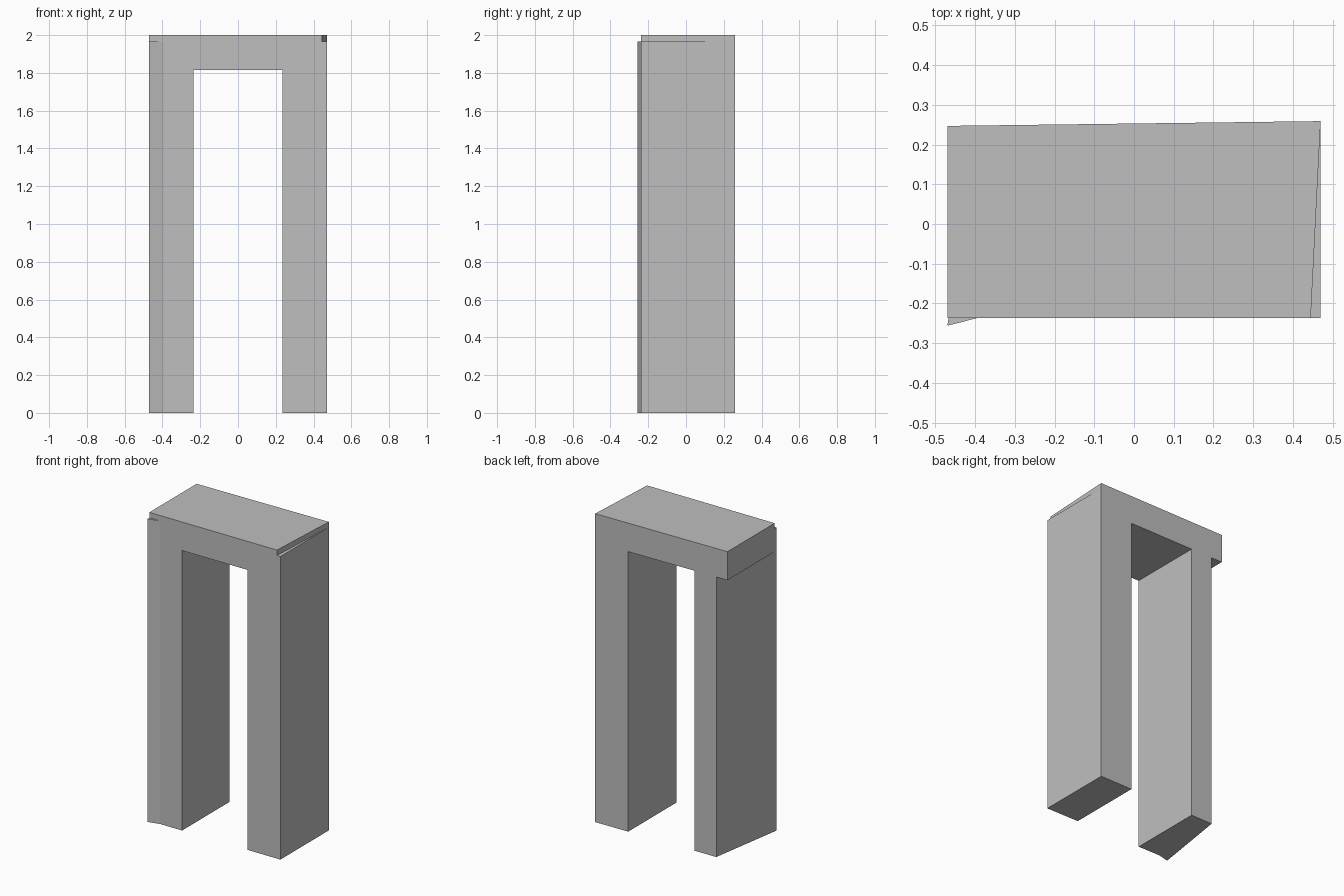
import bpy
import bmesh

cube = bpy.data.objects.get("Cube")
if cube:
    bpy.data.objects.remove(cube, do_unlink=True)

GREY = (0.52, 0.52, 0.52, 1)
stone = bpy.data.materials.new("plain grey")
stone.use_nodes = True
stone.diffuse_color = GREY
stone.node_tree.nodes["Principled BSDF"].inputs["Base Color"].default_value = GREY


def prism(name, outline, bottom, top):
    """Extrude a plan outline upward into a flat-sided block."""
    bm = bmesh.new()
    base = bm.faces.new([bm.verts.new((x, y, bottom)) for x, y in outline])
    result = bmesh.ops.extrude_face_region(bm, geom=[base], use_keep_orig=True)
    moved = [v for v in result["geom"] if isinstance(v, bmesh.types.BMVert)]
    bmesh.ops.translate(bm, verts=moved, vec=(0, 0, top - bottom))
    bmesh.ops.recalc_face_normals(bm, faces=bm.faces)
    mesh = bpy.data.meshes.new(name)
    bm.to_mesh(mesh)
    bm.free()
    mesh.materials.append(stone)
    obj = bpy.data.objects.new(name, mesh)
    bpy.context.collection.objects.link(obj)
    return obj


FRONT = -0.237
INNER = 0.235
SIDE = 0.47
LEG_TOP = 1.965

# Left upright, with a straight outer side
prism("left_upright", [(INNER, FRONT), (SIDE, FRONT), (SIDE, 0.259), (INNER, 0.256)],
      0, LEG_TOP)

# Right upright, skewed, with its front outer corner flared forward
prism("right_upright", [(-SIDE, -0.256), (-0.395, FRONT), (-INNER, FRONT),
                        (-INNER, 0.25), (-0.391, 0.248)], 0, LEG_TOP)

# Lintel lying across both uprights, with one slanted end
prism("lintel", [(-SIDE, FRONT), (0.445, FRONT), (SIDE, 0.259), (-SIDE, 0.247)],
      1.815, 2)
